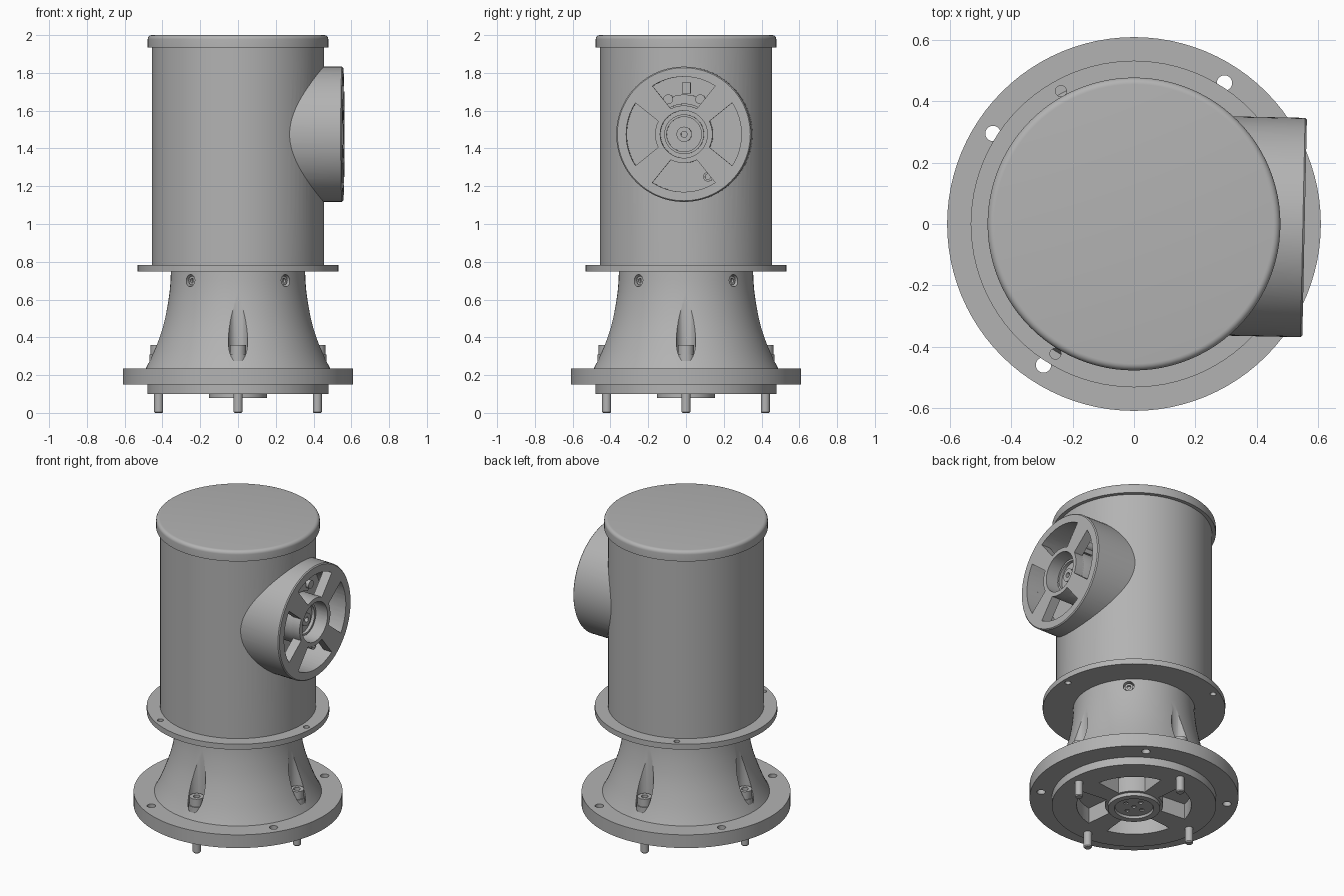
import bpy, bmesh
from math import sin, cos, pi, radians
from mathutils import Matrix, Vector

if "Cube" in bpy.data.objects:
    bpy.data.objects.remove(bpy.data.objects["Cube"])

grey = bpy.data.materials.new("cast_grey")
grey.use_nodes = True
grey.diffuse_color = (0.45, 0.45, 0.45, 1)
grey.node_tree.nodes["Principled BSDF"].inputs["Base Color"].default_value = grey.diffuse_color


def finish(name, bm, matrix):
    bmesh.ops.remove_doubles(bm, verts=bm.verts, dist=0.0001)
    bmesh.ops.recalc_face_normals(bm, faces=bm.faces)
    bm.transform(matrix)
    mesh = bpy.data.meshes.new(name)
    bm.to_mesh(mesh)
    bm.free()
    mesh.materials.append(grey)
    ob = bpy.data.objects.new(name, mesh)
    bpy.context.collection.objects.link(ob)
    return ob


def lathe(name, profile, matrix=Matrix(), steps=96):
    """Turn a (radius, height) profile about the local z axis."""
    bm = bmesh.new()
    verts = [bm.verts.new((r, 0, z)) for r, z in profile]
    edges = [bm.edges.new(pair) for pair in zip(verts, verts[1:])]
    bmesh.ops.spin(bm, geom=verts + edges, axis=(0, 0, 1), cent=(0, 0, 0),
                   angle=2 * pi, steps=steps, use_merge=True)
    return finish(name, bm, matrix)


def rod(name, r, z0, z1, matrix=Matrix(), steps=32):
    return lathe(name, [(0, z0), (r, z0), (r, z1), (0, z1)], matrix, steps)


def sector(name, r0, r1, z0, z1, matrix, half0=27, half1=33):
    """Fan-shaped prism centred on local +x."""
    bm = bmesh.new()
    n = 12
    ring = [(r1, half1 * (2 * i / n - 1)) for i in range(n + 1)]
    ring += [(r0, half0 * (1 - 2 * i / n)) for i in range(n + 1)]
    face = bm.faces.new([bm.verts.new((r * cos(radians(a)), r * sin(radians(a)), z0))
                         for r, a in ring])
    top = bmesh.ops.extrude_face_region(bm, geom=[face])["geom"]
    bmesh.ops.translate(bm, vec=(0, 0, z1 - z0),
                        verts=[v for v in top if isinstance(v, bmesh.types.BMVert)])
    return finish(name, bm, matrix)


def boolean(target, tools, operation="DIFFERENCE"):
    bpy.context.view_layer.objects.active = target
    for tool in tools:
        mod = target.modifiers.new("cut", "BOOLEAN")
        mod.operation, mod.solver, mod.object = operation, "EXACT", tool
        bpy.ops.object.modifier_apply(modifier=mod.name)
        bpy.data.objects.remove(tool)


def turn(deg):
    return Matrix.Rotation(radians(deg), 4, "Z")


def polar(deg, r, z=0):
    return turn(deg) @ Matrix.Translation((r, 0, z))


QUARTERS = (0, 90, 180, 270)

# Flared pedestal with base flange and lower register
pedestal = lathe("pedestal", [
    (0, .10), (.48, .10), (.48, .15), (.61, .15), (.61, .235), (.488, .235),
    (.465, .28), (.44, .34), (.418, .4), (.398, .46), (.383, .52), (.371, .58),
    (.362, .64), (.357, .7), (.355, .76), (0, .76)])
cuts = []
for a in QUARTERS:
    cuts.append(rod("flange_hole", .025, .1, .23 + .04, polar(a + 57.3, .547)))
    cuts.append(rod("bolt_scoop", .051, .275, .7, polar(a, .42)))
    cuts.append(sector("base_window", .17, .335, .05, .2, turn(a + 45)))
    side = turn(a + 45) @ Matrix.Translation((0, 0, .7)) @ Matrix.Rotation(pi / 2, 4, "Y")
    cuts.append(rod("screw_recess", .032, .325, .4, side))
boolean(pedestal, cuts)

# Bolts in the scoops and set screws in the neck
for i, a in enumerate(QUARTERS):
    lathe(f"base_bolt_{i + 1}", [
        (0, 0), (.019, 0), (.024, .006), (.024, .2), (.048, .2), (.048, .31),
        (.042, .31), (.042, .36), (.02, .36), (.02, .335), (0, .335)], polar(a, .42), 32)
    side = turn(a + 45) @ Matrix.Translation((0, 0, .7)) @ Matrix.Rotation(pi / 2, 4, "Y")
    lathe(f"neck_screw_{i + 1}", [
        (0, .31), (.024, .31), (.024, .345), (.012, .345), (.012, .33), (0, .33)], side, 24)

# Central hub underneath, with a dished face and small holes
hub = lathe("base_hub", [(0, .092), (.11, .092), (.115, .078), (.153, .078),
                         (.153, .15), (0, .15)])
boolean(hub, [rod("hub_hole", .014, .07, .12, polar(a, .06), 16) for a in QUARTERS]
        + [rod("hub_hole", .014, .07, .12, Matrix(), 16)])

# Mounting ring under the body
ring = lathe("mounting_ring", [(0, .748), (.533, .748), (.533, .783), (0, .783)])
boolean(ring, [rod("ring_hole", .018, .7, .85, polar(a, .495), 24)
               for a in (-1.2, 118.8, 238.8)])

# Main body with side port
PORT = (turn(-1.2) @ Matrix.Translation((.557, 0, 1.475))
        @ Matrix.Rotation(pi / 2, 4, "Y"))
body = rod("body", .455, .765, 1.96, steps=96)
port = lathe("port", [(0, -.36), (.358, -.36), (.358, -.006), (.352, 0), (0, 0)], PORT)
boolean(body, [port], "UNION")
cuts = [rod("port_cavity", .305, -.18, -.06, PORT, 96)]
cuts += [sector("port_window", .152, .305, -.08, .05, PORT @ turn(a)) for a in QUARTERS]
cuts.append(rod("port_bore", .125, -.1, .05, PORT, 64))
boolean(body, cuts)

# Port hub sleeve and stepped bearing inside it
lathe("port_sleeve", [(.125, -.01), (.14, -.012), (.152, -.05), (.152, -.19),
                      (.125, -.19), (.125, -.01)], PORT, 64)
lathe("port_bearing", [
    (0, -.12), (.016, -.12), (.016, -.06), (.04, -.06), (.04, -.09), (.092, -.09),
    (.092, -.07), (.105, -.07), (.105, -.1), (.126, -.1), (.126, -.19), (0, -.19)], PORT, 64)

# Fittings behind the port windows (local -x points up)
sector("port_bracket", .16, .21, -.19, -.11, PORT @ turn(180), 30, 30)
for y in (-.085, .085):
    rod("bracket_pin", .026, -.19, -.09, PORT @ Matrix.Translation((-.185, y, 0)), 24)
bm = bmesh.new()
bmesh.ops.create_cube(bm, size=1, matrix=Matrix.Diagonal((.06, .045, .1, 1)))
finish("bracket_block", bm, PORT @ Matrix.Translation((-.245, .012, -.14)))
lathe("port_screw", [(0, -.19), (.025, -.19), (.025, -.1), (.014, -.1), (.014, -.12),
                     (0, -.12)], PORT @ Matrix.Translation((.225, .125, 0)), 24)

# Lid with rounded upper edge
rim = [(.456 + .022 * cos(t * pi / 12), 1.978 + .022 * sin(t * pi / 12)) for t in range(7)]
lathe("lid", [(0, 1.935), (.478, 1.935)] + rim + [(0, 2)])

# Smooth the turned surfaces, keep machined edges crisp
bpy.ops.object.select_all(action="DESELECT")
for ob in bpy.context.scene.objects:
    if ob.type == "MESH" and grey.name in ob.data.materials:
        ob.select_set(True)
        bpy.context.view_layer.objects.active = ob
bpy.ops.object.shade_smooth_by_angle(angle=radians(30))
